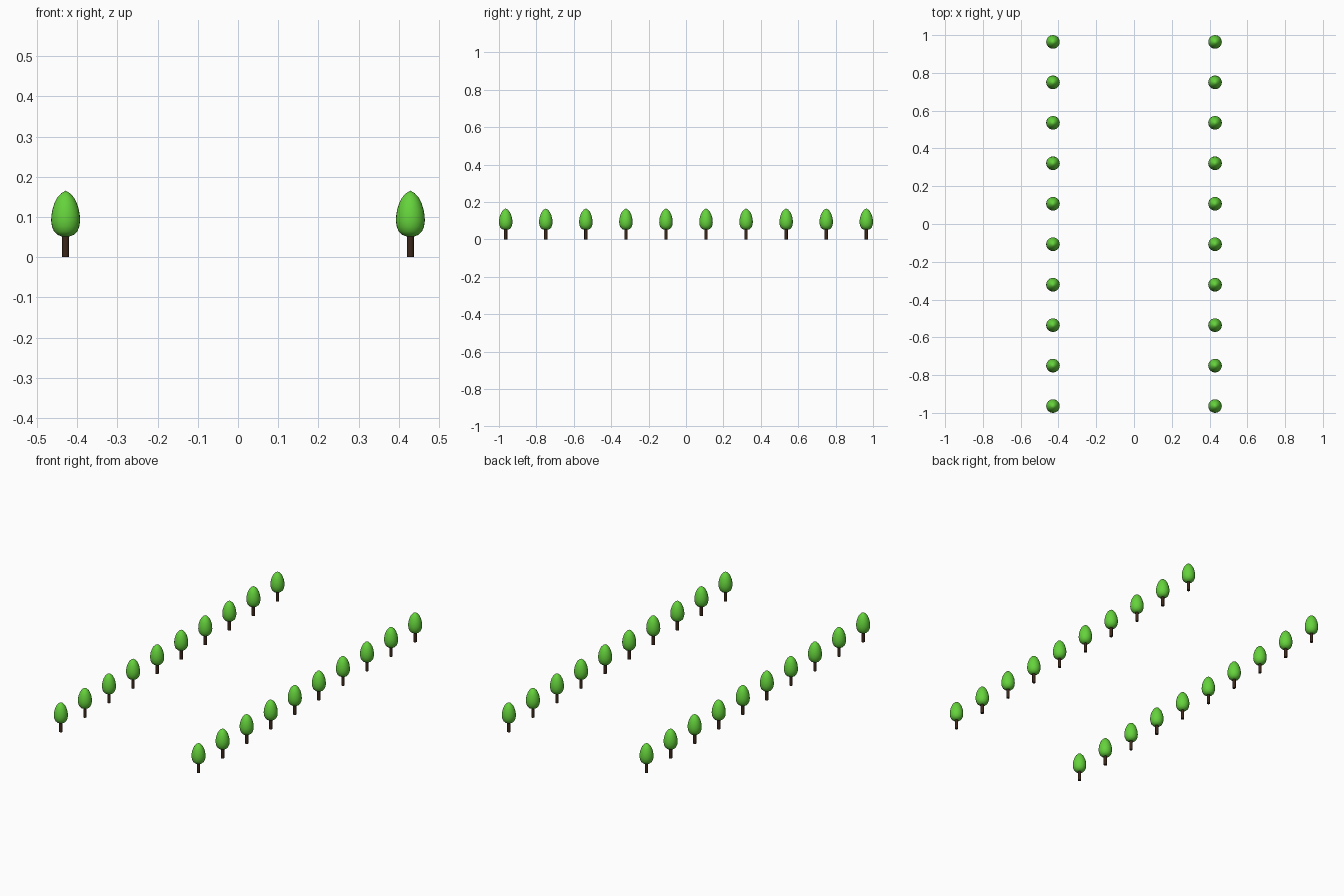
import bpy, bmesh, math

if "Cube" in bpy.data.objects:
    bpy.data.objects.remove(bpy.data.objects["Cube"])


def material(name, color):
    m = bpy.data.materials.new(name)
    m.diffuse_color = (*color, 1)
    m.use_nodes = True
    m.node_tree.nodes["Principled BSDF"].inputs["Base Color"].default_value = m.diffuse_color
    return m


def lathe(name, profile, mat, steps):
    """Spin an (r, z) profile around z into a smooth mesh."""
    bm = bmesh.new()
    verts = [bm.verts.new((r, 0, z)) for r, z in profile]
    edges = [bm.edges.new(pair) for pair in zip(verts, verts[1:])]
    bmesh.ops.spin(bm, geom=verts + edges, cent=(0, 0, 0), axis=(0, 0, 1),
                   angle=math.tau, steps=steps)
    bmesh.ops.remove_doubles(bm, verts=bm.verts, dist=1e-5)
    bmesh.ops.recalc_face_normals(bm, faces=bm.faces)
    mesh = bpy.data.meshes.new(name)
    bm.to_mesh(mesh)
    bm.free()
    mesh.materials.append(mat)
    mesh.shade_smooth()
    mesh.set_sharp_from_angle(angle=math.radians(40))
    return mesh


# Shared tree parts: pointed egg-shaped crown and straight trunk
crown = lathe("crown", [(0, .051), (.011, .052), (.021, .056), (.029, .064),
                        (.034, .076), (.036, .090), (.0355, .103),
                        (.033, .118), (.028, .134), (.021, .148),
                        (.011, .159), (0, .1655)],
              material("leaf_green", (.13, .65, .045)), 24)
trunk = lathe("trunk", [(0, 0), (.0087, 0), (.0087, .058), (0, .058)],
              material("bark_brown", (.045, .02, .01)), 16)

# Two rows of ten trees along y
for side, x in (("left", -.429), ("right", .429)):
    for i in range(10):
        y = -.964 + i * 1.928 / 9
        for part in (crown, trunk):
            ob = bpy.data.objects.new(f"{side}_tree_{part.name}_{i + 1}", part)
            ob.location = (x, y, 0)
            bpy.context.collection.objects.link(ob)
